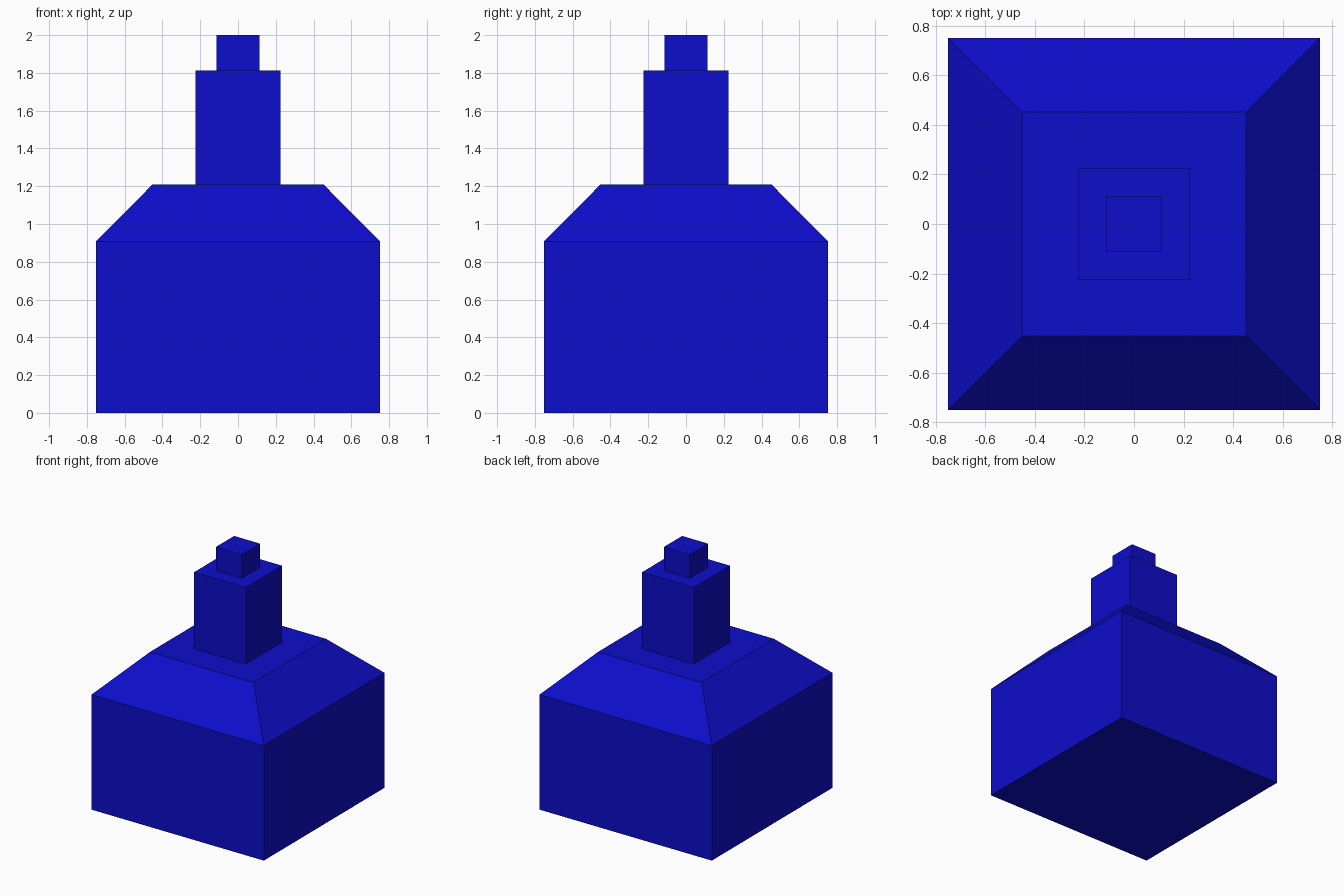
import bpy, bmesh

if "Cube" in bpy.data.objects:
    bpy.data.objects.remove(bpy.data.objects["Cube"])

blue = bpy.data.materials.new("blue")
blue.diffuse_color = (0.004, 0.004, 0.6, 1)
blue.use_nodes = True
blue.node_tree.nodes["Principled BSDF"].inputs["Base Color"].default_value = blue.diffuse_color


def square_loft(name, rings):
    """Closed solid through square rings given as (half width, height)."""
    bm = bmesh.new()
    loops = [[bm.verts.new((sx * h, sy * h, z))
              for sx, sy in ((-1, -1), (1, -1), (1, 1), (-1, 1))]
             for h, z in rings]
    bm.faces.new(loops[0][::-1])
    bm.faces.new(loops[-1])
    for a, b in zip(loops, loops[1:]):
        for i in range(4):
            j = (i + 1) % 4
            bm.faces.new((a[i], a[j], b[j], b[i]))
    mesh = bpy.data.meshes.new(name)
    bm.to_mesh(mesh)
    bm.free()
    mesh.materials.append(blue)
    obj = bpy.data.objects.new(name, mesh)
    bpy.context.collection.objects.link(obj)
    return obj


# Square body with sloped shoulders
square_loft("bottle_body", [(0.752, 0), (0.752, 0.908), (0.452, 1.21)])
# Neck and stopper stacked on top
square_loft("bottle_neck", [(0.226, 1.21), (0.226, 1.813)])
square_loft("bottle_stopper", [(0.113, 1.813), (0.113, 2.0)])
